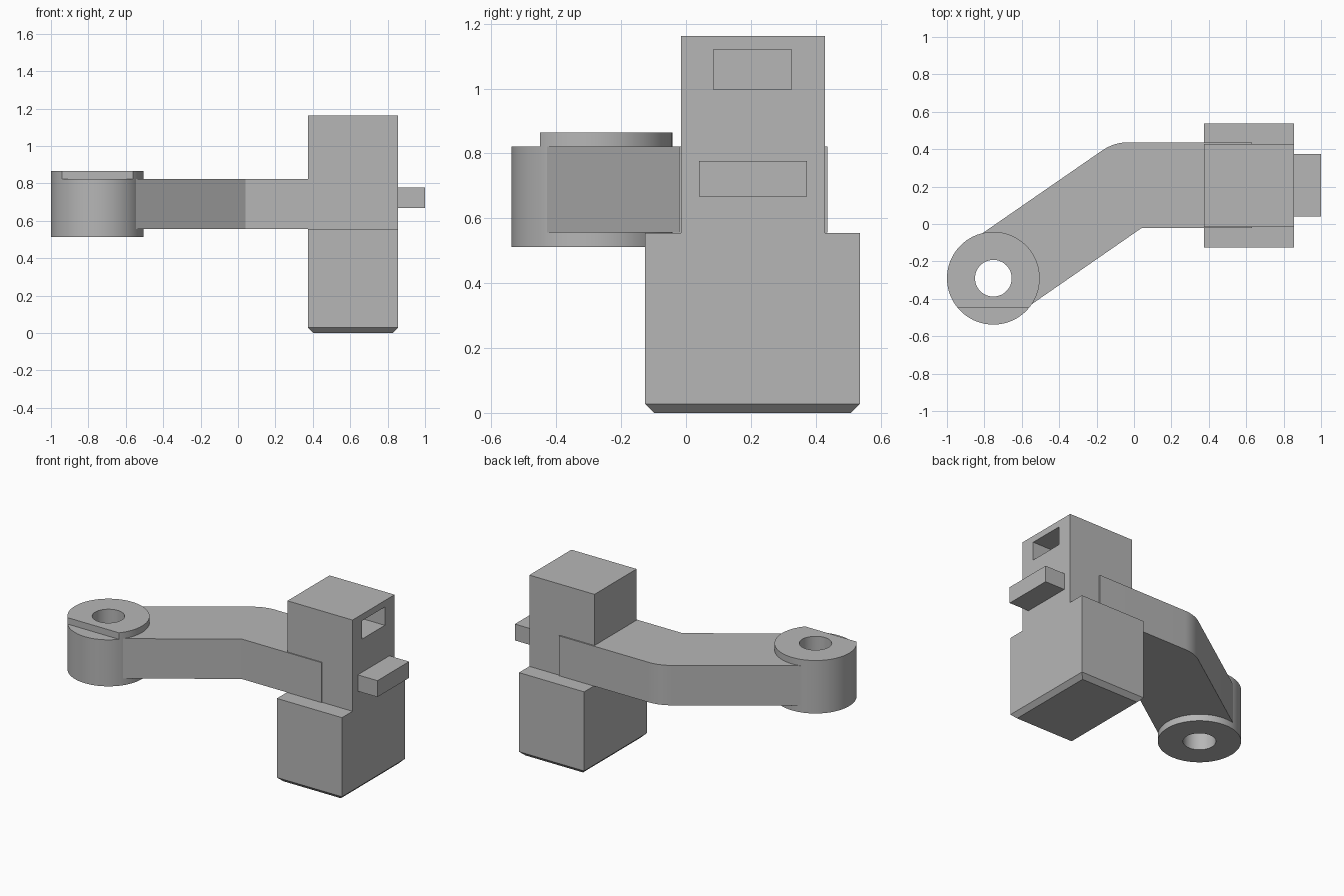
import bpy, bmesh, math
from mathutils import Vector

if "Cube" in bpy.data.objects:
    bpy.data.objects.remove(bpy.data.objects["Cube"])

grey = bpy.data.materials.new("plain grey")
grey.diffuse_color = (0.47, 0.47, 0.47, 1)
grey.use_nodes = True
grey.node_tree.nodes["Principled BSDF"].inputs["Base Color"].default_value = grey.diffuse_color


def finish(name, bm, smooth=False):
    bmesh.ops.recalc_face_normals(bm, faces=bm.faces[:])
    mesh = bpy.data.meshes.new(name)
    bm.to_mesh(mesh)
    bm.free()
    mesh.materials.append(grey)
    obj = bpy.data.objects.new(name, mesh)
    bpy.context.collection.objects.link(obj)
    if smooth:
        bpy.ops.object.select_all(action='DESELECT')
        obj.select_set(True)
        bpy.context.view_layer.objects.active = obj
        bpy.ops.object.shade_smooth_by_angle(angle=math.radians(30))
    return obj


def box_mesh(x, y, z):
    bm = bmesh.new()
    bmesh.ops.create_cube(bm, size=1)
    for v in bm.verts:
        v.co = [lim[0] if c < 0 else lim[1] for c, lim in zip(v.co, (x, y, z))]
    return bm


def box(name, x, y, z):
    return finish(name, box_mesh(x, y, z))


def prism(name, points, z0, z1):
    bm = bmesh.new()
    face = bm.faces.new([bm.verts.new((px, py, z0)) for px, py in points])
    geom = bmesh.ops.extrude_face_region(bm, geom=[face])["geom"]
    bmesh.ops.translate(bm, vec=(0, 0, z1 - z0),
                        verts=[g for g in geom if isinstance(g, bmesh.types.BMVert)])
    return finish(name, bm, True)


def ring(name, centre, inner, outer, z0, z1, cut_y=None, n=72):
    bm = bmesh.new()
    profile = [(inner, z0), (outer, z0), (outer, z1), (inner, z1)]
    loops = []
    for i in range(n):
        a = math.tau * i / n
        loops.append([bm.verts.new((centre.x + r * math.cos(a),
                                    centre.y + r * math.sin(a), z)) for r, z in profile])
    for i in range(n):
        a, b = loops[i], loops[(i + 1) % n]
        for j in range(4):
            k = (j + 1) % 4
            bm.faces.new((a[j], a[k], b[k], b[j]))
    if cut_y is not None:
        cut = bmesh.ops.bisect_plane(bm, geom=bm.verts[:] + bm.edges[:] + bm.faces[:],
                                     plane_co=(0, cut_y, 0), plane_no=(0, -1, 0),
                                     clear_outer=True)
        edges = [g for g in cut["geom_cut"] if isinstance(g, bmesh.types.BMEdge)]
        bmesh.ops.holes_fill(bm, edges=edges)
    return finish(name, bm, True)


# Pivot eye: full ring with a raised cap that is trimmed flat at the front
eye = Vector((-0.752, -0.29))
ring("pivot_ring", eye, 0.098, 0.248, 0.512, 0.822)
ring("pivot_cap", eye, 0.098, 0.248, 0.822, 0.865, cut_y=-0.45)

# Bent arm: straight part, rounded outer elbow, slanted part ending inside the ring
bend = math.radians(34.8)
along = Vector((math.cos(bend), math.sin(bend)))
side = Vector((-along.y, along.x))
end = [eye + along * u + side * w
       for u, w in ((0.05, 0.231), (0.15, 0.1), (0.15, -0.1), (0.05, -0.231))]
elbow = [(-0.03 + 0.245 * math.cos(math.pi / 2 + bend * i / 8),
          0.192 + 0.245 * math.sin(math.pi / 2 + bend * i / 8)) for i in range(9)]
prism("bent_arm", [(0.63, -0.022), (0.63, 0.437)] + elbow
      + [tuple(p) for p in end] + [(0.04, -0.022)], 0.556, 0.822)

# Lower block with its bottom rim chamfered
bm = box_mesh((0.375, 0.855), (-0.126, 0.537), (0, 0.555))
rim = [e for e in bm.edges if all(v.co.z < 0.01 for v in e.verts)]
bmesh.ops.bevel(bm, geom=rim, offset=0.028, segments=1, affect='EDGES')
finish("lower_block", bm)

# Upper block with a pocket in its right side
upper = box("upper_block", (0.375, 0.855), (-0.015, 0.428), (0.555, 1.163))
cutter = box("pocket_cutter", (0.65, 0.95), (0.085, 0.325), (0.998, 1.12))
cutter.hide_render = True
cutter.hide_viewport = True
pocket = upper.modifiers.new("pocket", 'BOOLEAN')
pocket.operation = 'DIFFERENCE'
pocket.object = cutter

# Side tab
box("side_tab", (0.84, 1.0), (0.04, 0.373), (0.668, 0.777))
